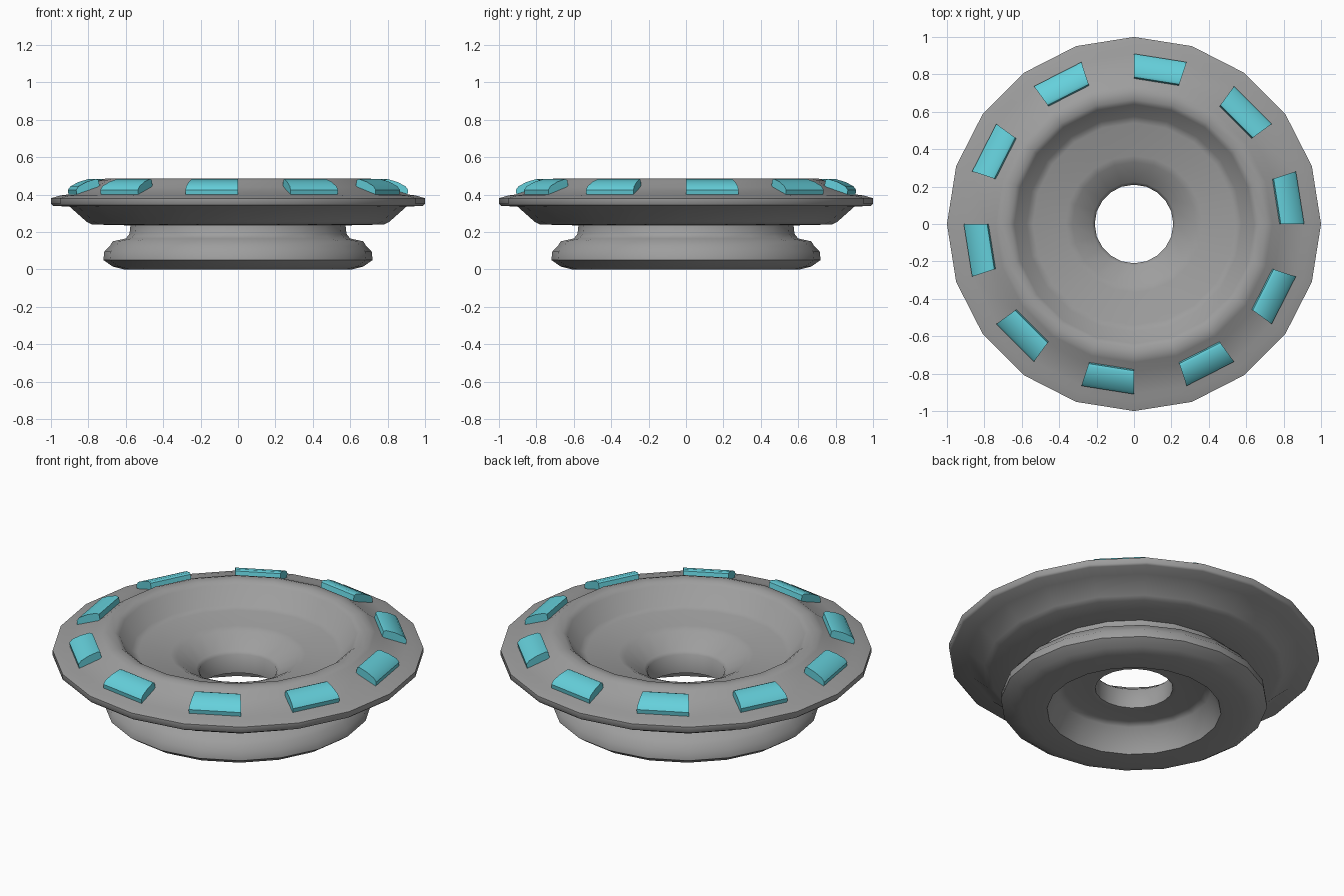
import bpy, bmesh, math

if "Cube" in bpy.data.objects:
    bpy.data.objects.remove(bpy.data.objects["Cube"])

N = 20  # sides of the turned body


def material(name, rgb):
    m = bpy.data.materials.new(name)
    m.diffuse_color = (*rgb, 1)
    m.use_nodes = True
    m.node_tree.nodes["Principled BSDF"].inputs["Base Color"].default_value = m.diffuse_color
    return m


def make_object(name, bm, mat, angle):
    bmesh.ops.recalc_face_normals(bm, faces=bm.faces)
    me = bpy.data.meshes.new(name)
    bm.to_mesh(me)
    bm.free()
    me.materials.append(mat)
    ob = bpy.data.objects.new(name, me)
    bpy.context.collection.objects.link(ob)
    bpy.ops.object.select_all(action='DESELECT')
    ob.select_set(True)
    bpy.context.view_layer.objects.active = ob
    bpy.ops.object.shade_smooth_by_angle(angle=math.radians(angle))
    return ob


def ring_point(r, z, i):
    a = 2 * math.pi * i / N
    return (r * math.cos(a), r * math.sin(a), z)


grey = material("mid grey", (0.34, 0.34, 0.34))
cyan = material("cyan", (0.13, 0.63, 0.71))

# Turned body: closed profile of (radius, height), revolved
profile = [
    (0.47, 0.0), (0.61, 0.0), (0.67, 0.015), (0.72, 0.05), (0.715, 0.095),
    (0.685, 0.125), (0.67, 0.15), (0.60, 0.165), (0.58, 0.19), (0.575, 0.235),
    (0.78, 0.24), (0.81, 0.255), (0.90, 0.335), (0.99, 0.34), (1.0, 0.35),
    (1.0, 0.38), (0.95, 0.395), (0.91, 0.40), (0.79, 0.44), (0.74, 0.475),
    (0.71, 0.485), (0.665, 0.483), (0.64, 0.465), (0.575, 0.375),
    (0.54, 0.36), (0.365, 0.35), (0.33, 0.335), (0.225, 0.265),
    (0.21, 0.25), (0.21, 0.14), (0.23, 0.135), (0.38, 0.155), (0.42, 0.14),
]
bm = bmesh.new()
rings = [[bm.verts.new(ring_point(r, z, i)) for i in range(N)] for r, z in profile]
for k, a in enumerate(rings):
    b = rings[(k + 1) % len(rings)]
    for i in range(N):
        j = (i + 1) % N
        bm.faces.new((a[i], a[j], b[j], b[i]))
make_object("ring_body", bm, grey, 50)

# Raised pads on every second facet of the sloped rim
section = [(0.775, 0.435), (0.905, 0.39), (0.91, 0.425), (0.895, 0.445),
           (0.85, 0.468), (0.80, 0.483), (0.785, 0.478)]
bm = bmesh.new()
for i in range(0, N, 2):
    ends = [[bm.verts.new(ring_point(r, z, s)) for r, z in section] for s in (i, i + 1)]
    n = len(section)
    for k in range(n):
        m = (k + 1) % n
        bm.faces.new((ends[0][k], ends[0][m], ends[1][m], ends[1][k]))
    bm.faces.new(ends[0])
    bm.faces.new(ends[1][::-1])
make_object("rim_pads", bm, cyan, 40)
